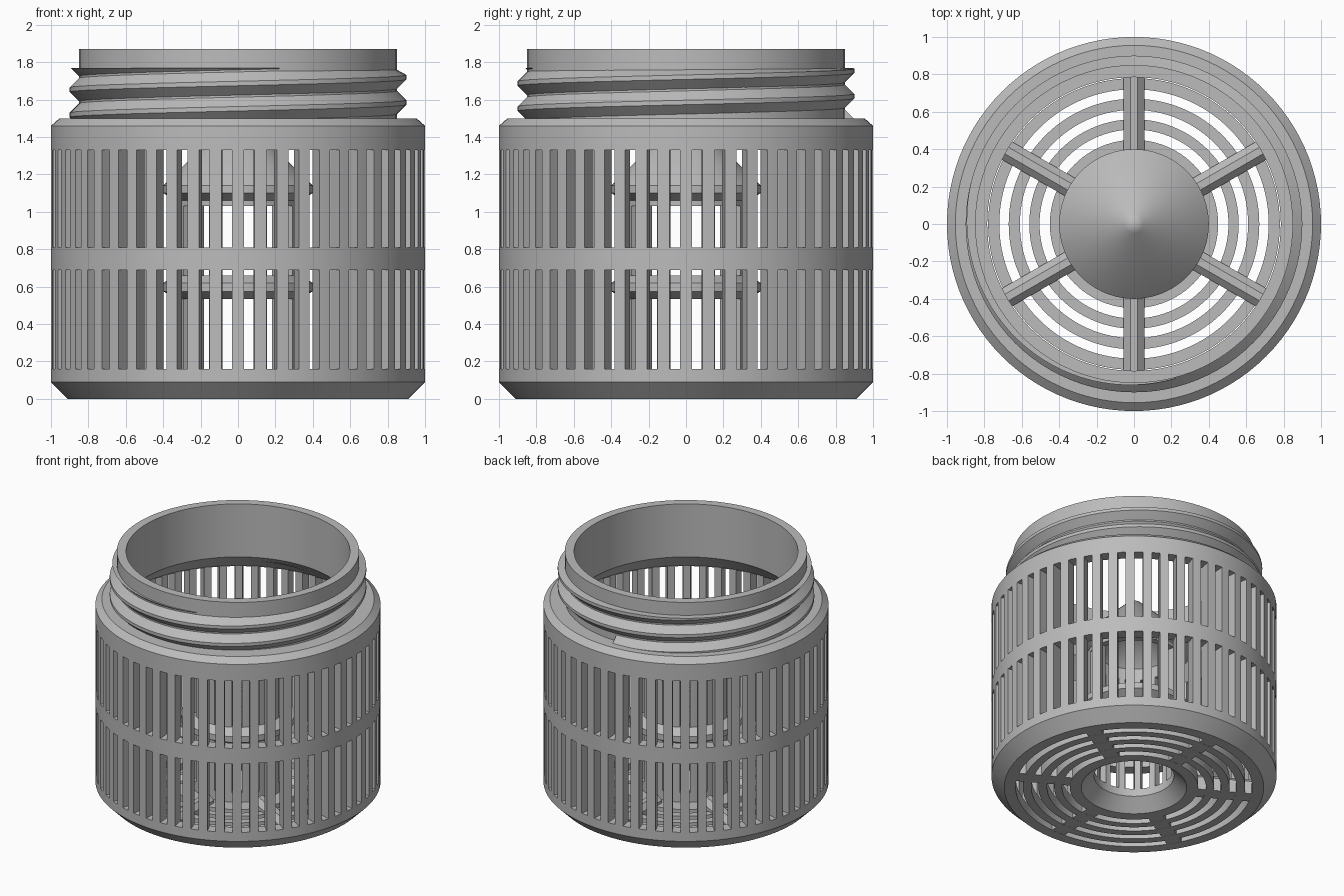
import bpy, bmesh
from math import pi, sin, cos, radians
from mathutils import Matrix, Vector

cube = bpy.data.objects.get("Cube")
if cube:
    bpy.data.objects.remove(cube, do_unlink=True)

grey = bpy.data.materials.new("plain grey plastic")
grey.use_nodes = True
grey.diffuse_color = (0.5, 0.5, 0.5, 1)
grey.node_tree.nodes["Principled BSDF"].inputs["Base Color"].default_value = (0.5, 0.5, 0.5, 1)


def make_object(name, bm):
    bmesh.ops.recalc_face_normals(bm, faces=bm.faces)
    mesh = bpy.data.meshes.new(name)
    bm.to_mesh(mesh)
    bm.free()
    mesh.materials.append(grey)
    ob = bpy.data.objects.new(name, mesh)
    bpy.context.collection.objects.link(ob)
    return ob


def select_only(ob):
    bpy.ops.object.select_all(action='DESELECT')
    ob.select_set(True)
    bpy.context.view_layer.objects.active = ob


def smooth(ob):
    select_only(ob)
    bpy.ops.object.shade_smooth_by_angle(angle=radians(25))


def revolve(name, profile, steps=104):
    """Spin a closed (radius, height) outline around the z axis."""
    bm = bmesh.new()
    verts = [bm.verts.new((r, 0, z)) for r, z in profile]
    edges = [bm.edges.new((a, b)) for a, b in zip(verts, verts[1:] + verts[:1])
             if a.co.x > 0 or b.co.x > 0]
    bmesh.ops.spin(bm, geom=verts + edges, cent=(0, 0, 0), axis=(0, 0, 1),
                   angle=2 * pi, steps=steps, use_merge=False)
    bmesh.ops.remove_doubles(bm, verts=bm.verts, dist=0.0005)
    return make_object(name, bm)


def cut_slots(ob, count, r_in, r_out, width, rows):
    """Cut rings of upright radial slots through a revolved wall."""
    bm = bmesh.new()
    for low, high in rows:
        for i in range(count):
            turn = Matrix.Rotation((i + 0.5) * 2 * pi / count, 4, 'Z')
            move = Matrix.Translation(((r_in + r_out) / 2, 0, (low + high) / 2))
            size = Matrix.Diagonal((r_out - r_in, width, high - low, 1))
            bmesh.ops.create_cube(bm, size=1, matrix=turn @ move @ size)
    cutter = make_object("slot_cutter", bm)
    cutter.hide_render = True
    mod = ob.modifiers.new("slots", 'BOOLEAN')
    mod.operation = 'DIFFERENCE'
    mod.solver = 'EXACT'
    mod.object = cutter
    select_only(ob)
    bpy.ops.object.modifier_apply(modifier=mod.name)
    bpy.data.objects.remove(cutter, do_unlink=True)


FLOOR = 0.08

# Outer wall with base chamfer, shoulder and neck
wall = revolve("outer_wall", [
    (0.83, 0), (0.91, 0), (1, 0.09), (1, 1.46), (0.955, 1.5), (0.85, 1.5),
    (0.85, 1.87), (0.785, 1.87), (0.785, 1.46), (0.91, 1.335),
    (0.91, FLOOR), (0.83, FLOOR)])
cut_slots(wall, 52, 0.86, 1.05, 0.058, [(0.16, 0.69), (0.81, 1.33)])
smooth(wall)

# Hollow centre tube with flared foot, middle collar and conical cap
tube = revolve("centre_tube", [
    (0.37, 0), (0.45, 0), (0.45, FLOOR), (0.33, FLOOR),
    (0.33, 0.535), (0.4, 0.575), (0.4, 0.62), (0.33, 0.66),
    (0.33, 1.06), (0.4, 1.1), (0.4, 1.14), (0.05, 1.485), (0.025, 1.498), (0, 1.502),
    (0, 1.4), (0.28, 1.12), (0.28, 0.09)], 96)
cut_slots(tube, 16, 0.2, 0.37, 0.068, [(0.15, 0.535), (0.66, 1.03)])
smooth(tube)

# Concentric floor rings
for i, (inner, outer) in enumerate([(0.505, 0.56), (0.61, 0.67), (0.72, 0.78)]):
    smooth(revolve(f"floor_ring_{i + 1}", [
        (inner, 0), (outer, 0), (outer, FLOOR), (inner, FLOOR)]))

# Six chamfered floor spokes
section = [(-0.055, 0.001), (0.055, 0.001), (0.055, 0.1),
           (0.02, 0.135), (-0.02, 0.135), (-0.055, 0.1)]
for i in range(6):
    bm = bmesh.new()
    face = bm.faces.new([bm.verts.new((0.375, y, z)) for y, z in section])
    out = bmesh.ops.extrude_face_region(bm, geom=[face], use_keep_orig=True)
    bmesh.ops.translate(bm, vec=Vector((0.54, 0, 0)), verts=[
        v for v in out["geom"] if isinstance(v, bmesh.types.BMVert)])
    # Keep the outer end inside the chamfered base
    for v in bm.verts:
        if v.co.x > 0.8 and v.co.z < 0.05:
            v.co.x = 0.9
    bmesh.ops.rotate(bm, verts=bm.verts, cent=(0, 0, 0),
                     matrix=Matrix.Rotation(radians(30 + 60 * i), 3, 'Z'))
    make_object(f"floor_spoke_{i + 1}", bm)

# Screw thread on the neck, trimmed flat at its top end
TOP, PITCH, CREST = 1.77, 0.135, 0.9
bm = bmesh.new()
rings = []
steps = 96
for k in range(int(-0.75 * steps), int(1.8 * steps) + 1):
    a = 2 * pi * k / steps
    centre = 1.585 + PITCH * k / steps
    ring = []
    for offset in (-0.08, -0.012, 0.012, 0.08):
        z = min(centre + offset, TOP)
        r = CREST - max(0, abs(z - centre) - 0.012)
        if abs(offset) > 0.05:
            r = min(r, 0.832)
        ring.append(bm.verts.new((r * cos(a), r * sin(a), z)))
    rings.append(ring)
for a, b in zip(rings, rings[1:]):
    for j in range(4):
        n = (j + 1) % 4
        bm.faces.new((a[j], a[n], b[n], b[j]))
bm.faces.new(rings[0])
bm.faces.new(rings[-1])
bmesh.ops.remove_doubles(bm, verts=bm.verts, dist=0.0002)
smooth(make_object("neck_thread", bm))
